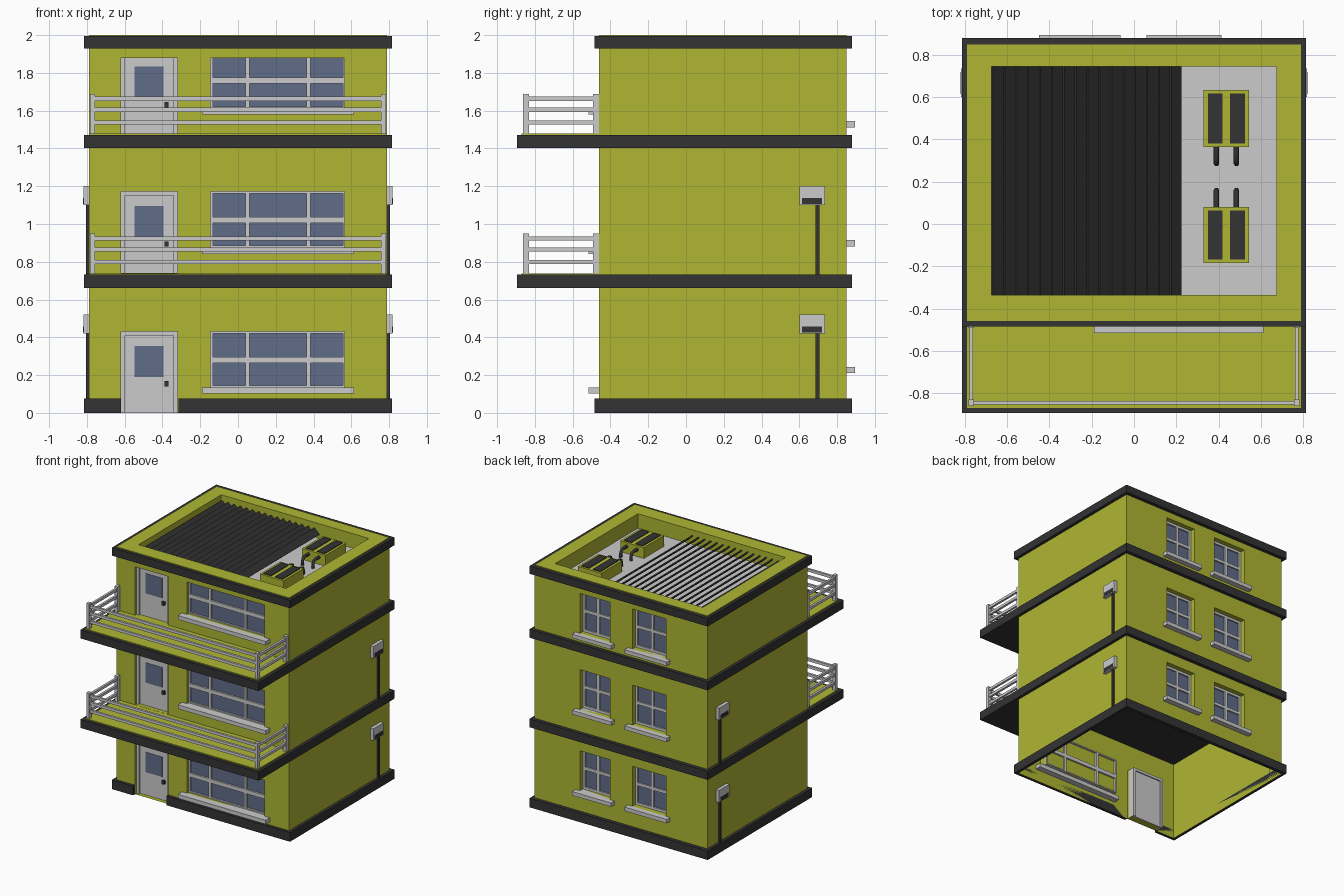
import bpy, bmesh

if "Cube" in bpy.data.objects:
    bpy.data.objects.remove(bpy.data.objects["Cube"])


def material(name, rgb):
    m = bpy.data.materials.new(name)
    m.diffuse_color = (*rgb, 1)
    m.use_nodes = True
    m.node_tree.nodes["Principled BSDF"].inputs["Base Color"].default_value = m.diffuse_color
    return m


LIME = material("lime_paint", (0.43, 0.47, 0.033))
DARK = material("dark_trim", (0.033, 0.033, 0.035))
BLUE = material("blue_glass", (0.115, 0.15, 0.25))


def finish(name, bm, mat=None, normals=True):
    if normals:
        bmesh.ops.recalc_face_normals(bm, faces=bm.faces)
    me = bpy.data.meshes.new(name)
    bm.to_mesh(me)
    bm.free()
    ob = bpy.data.objects.new(name, me)
    bpy.context.collection.objects.link(ob)
    if mat:
        me.materials.append(mat)
    return ob


def quad(bm, *pts):
    bm.faces.new([bm.verts.new(p) for p in pts])


def boxes(name, specs, mat=None):
    """One mesh made of boxes given as (x0, x1, y0, y1, z0, z1)."""
    bm = bmesh.new()
    for x0, x1, y0, y1, z0, z1 in specs:
        vs = bmesh.ops.create_cube(bm, size=1)["verts"]
        for v in vs:
            v.co = (x1 if v.co.x > 0 else x0, y1 if v.co.y > 0 else y0, z1 if v.co.z > 0 else z0)
    return finish(name, bm, mat)


def ring(name, outer, inner, z0, z1, mat):
    """Rectangular frame between two (x0, x1, y0, y1) rectangles."""
    a, b, c, d = outer
    e, f, g, h = inner
    return boxes(name, [(a, b, c, g, z0, z1), (a, b, h, d, z0, z1),
                        (a, e, g, h, z0, z1), (f, b, g, h, z0, z1)], mat)


def wall(name, y, depth_y, holes):
    """Thin wall with closed pockets for the openings (x0, x1, z0, z1)."""
    bm = bmesh.new()
    xs = sorted({-W, W, *[v for h in holes for v in h[:2]]})
    zs = sorted({0, 2, *[v for h in holes for v in h[2:]]})
    for x0, x1 in zip(xs, xs[1:]):
        for z0, z1 in zip(zs, zs[1:]):
            cx, cz = (x0 + x1) / 2, (z0 + z1) / 2
            if not any(h[0] < cx < h[1] and h[2] < cz < h[3] for h in holes):
                quad(bm, (x0, y, z0), (x1, y, z0), (x1, y, z1), (x0, y, z1))
    for x0, x1, z0, z1 in holes:
        c = [(x0, z0), (x1, z0), (x1, z1), (x0, z1)]
        quad(bm, *[(x, depth_y, z) for x, z in c])
        for (ax, az), (bx, bz) in zip(c, c[1:] + c[:1]):
            quad(bm, (ax, y, az), (bx, y, bz), (bx, depth_y, bz), (ax, depth_y, az))
    bmesh.ops.remove_doubles(bm, verts=bm.verts, dist=1e-4)
    return finish(name, bm, LIME)


def window(name, hole, cols, rows, y0, y1, pane):
    """Frame with bars around the panes; cols and rows are pane ranges."""
    x0, x1, z0, z1 = hole
    edges = [x0] + [v for c in cols for v in c] + [x1]
    levels = [z0] + [v for r in rows for v in r] + [z1]
    bars = [(a, b, y0, y1, z0, z1) for a, b in zip(edges[::2], edges[1::2])]
    bars += [(a, b, y0, y1, c, d) for a, b in cols
             for c, d in zip(levels[::2], levels[1::2])]
    boxes(name + "_frame", bars)
    boxes(name + "_glass", [(x0 + .005, x1 - .005, *pane, z0 + .005, z1 - .005)], BLUE)


W, FRONT, BACK = 0.79, -0.46, 0.85
E = 0.815
FLOORS = [0, 0.74, 1.478]
BACK_SILLS = [0.243, 0.914, 1.544]

# Walls with door and window openings
doors = [(-0.62, -0.32, z, z + 0.432) for z in FLOORS]
front_windows = [(-0.145, 0.565, z + 0.135, z + 0.432) for z in FLOORS]
back_windows = [(a, b, z, z + 0.33) for z in BACK_SILLS for a, b in ((-0.41, -0.105), (0.10, 0.375))]
wall("front_wall", FRONT, -0.40, doors + front_windows)
wall("back_wall", BACK, 0.785, back_windows)
for s, side in ((-1, "left"), (1, "right")):
    bm = bmesh.new()
    quad(bm, (s * W, FRONT, 0), (s * W, BACK, 0), (s * W, BACK, 2), (s * W, FRONT, 2))
    finish(side + "_wall", bm, LIME)

# Front doors
for i, (x0, x1, z0, z1) in enumerate(doors):
    n = f"door_{i + 1}"
    boxes(n + "_frame", [(x0, x0 + .022, -.44, -.385, z0, z1), (x1 - .022, x1, -.44, -.385, z0, z1),
                         (x0 + .022, x1 - .022, -.44, -.385, z1 - .022, z1)])
    boxes(n + "_leaf", [(x0 + .022, x1 - .022, -.425, -.395, z0, z1 - .022)])
    boxes(n + "_glass", [(-.547, -.394, -.428, -.42, z0 + .19, z0 + .355)], BLUE)
    boxes(n + "_handle", [(-.39, -.367, -.445, -.42, z0 + .14, z0 + .168)], DARK)

# Front windows, three panes wide, with sills
for i, h in enumerate(front_windows):
    z = h[2]
    window(f"front_window_{i + 1}", h, [(-.133, .04), (.06, .363), (.383, .555)],
           [(z + .01, z + .13), (z + .162, z + .286)], -.44, -.385, (-.425, -.405))
    boxes(f"front_sill_{i + 1}", [(-.19, .613, -.515, -.41, z - .033, z)])

# Back windows, two panes wide, with sills
for i, h in enumerate(back_windows):
    x0, x1, z, z1 = h
    m = (x0 + x1) / 2
    window(f"back_window_{i + 1}", h, [(x0 + .02, m - .012), (m + .012, x1 - .02)],
           [(z + .02, z + .16), (z + .185, z1 - .02)], .775, .81, (.788, .798))
    boxes(f"back_sill_{i + 1}", [(x0 - .04, x1 + .04, .79, .895, z - .032, z)])

# Base trim with a gap at the door
boxes("base_trim", [(-E, -.62, -.485, FRONT, 0, .075), (-.315, E, -.485, FRONT, 0, .075),
                    (-E, E, BACK, .88, 0, .075), (-E, -W, FRONT, BACK, 0, .075),
                    (W, E, FRONT, BACK, 0, .075)], DARK)

# Floor slabs with balconies and railings
for i, z in enumerate((0.662, 1.402)):
    n = f"balcony_{i + 1}"
    boxes(f"floor_slab_{i + 1}", [(-E, E, -.895, .88, z, z + .07)], DARK)
    boxes(n + "_floor", [(-W, W, -.87, FRONT, z + .06, z + .077)], LIME)
    b = z + .077
    posts = [(*xr, *yr, b, z + .287) for xr in ((-.784, -.757), (.757, .784))
             for yr in ((-.862, -.83), (-.492, FRONT))]
    boxes(n + "_posts", posts)
    rails = []
    for r in (.125, .192, .25):
        rails.append((-.757, .757, -.855, -.837, z + r, z + r + .022))
        rails += [(*xr, -.83, -.492, z + r, z + r + .022) for xr in ((-.779, -.761), (.761, .779))]
    boxes(n + "_rails", rails)

# Roof edge, parapet and deck
DECK = 1.88
ring("roof_trim", (-E, E, -.485, .88), (-W, W, FRONT, BACK), 1.93, 1.995, DARK)
ring("parapet", (-W, W, FRONT, BACK), (-.675, .675, -.335, .745), DECK, 2.0, LIME)
boxes("roof_deck", [(-.675, .675, -.335, .745, DECK - .01, DECK)])

# Slanted roof louvres
bm = bmesh.new()
N = 16
pitch = 0.9 / N
for i in range(N):
    x = -.675 + i * pitch
    prof = [(x, 1.95), (x + .008, 1.957), (x + pitch, 1.912), (x + pitch - .008, 1.905)]
    for y in (-.335, .745):
        quad(bm, *[(px, y, pz) for px, pz in prof])
    for (ax, az), (bx, bz) in zip(prof, prof[1:] + prof[:1]):
        quad(bm, (ax, -.335, az), (bx, -.335, bz), (bx, .745, bz), (ax, .745, az))
bmesh.ops.remove_doubles(bm, verts=bm.verts, dist=1e-5)
finish("roof_louvres", bm, DARK)

# Rooftop air units with vents and pipes
for i, (y0, y1, edge, d) in enumerate(((-.185, .08, .08, 1), (.365, .635, .365, -1))):
    n = f"air_unit_{i + 1}"
    boxes(n + "_body", [(.33, .545, y0, y1, DECK, 1.97)], LIME)
    boxes(n + "_vents", [(a, a + .07, y0 + .017, y1 - .017, 1.96, 1.975) for a in (.35, .455)], DARK)
    cu = bpy.data.curves.new(n + "_pipes", "CURVE")
    cu.dimensions = "3D"
    cu.bevel_depth = .013
    cu.bevel_resolution = 1
    cu.use_fill_caps = True
    for x in (.39, .485):
        pts = [(0, 1.94), (.05, 1.94), (.072, 1.932), (.08, 1.91), (.08, DECK)]
        sp = cu.splines.new("POLY")
        sp.points.add(len(pts) - 1)
        for p, (t, z) in zip(sp.points, pts):
            p.co = (x, edge + d * t, z, 1)
    ob = bpy.data.objects.new(n + "_pipes", cu)
    bpy.context.collection.objects.link(ob)
    cu.materials.append(DARK)

# Meter boxes with conduits on both side walls
for s, side in ((-1, "left"), (1, "right")):
    for i, (low, z) in enumerate(((.075, .42), (.732, 1.10))):
        n = f"{side}_meter_{i + 1}"
        span = lambda a, b: (min(s * a, s * b), max(s * a, s * b))
        boxes(n + "_box", [(*span(W, .818), .60, .735, z, z + .10)])
        boxes(n + "_slot", [(*span(.81, .82), .615, .72, z + .006, z + .037)], DARK)
        boxes(n + "_conduit", [(*span(W, .805), .685, .706, low, z)], DARK)
